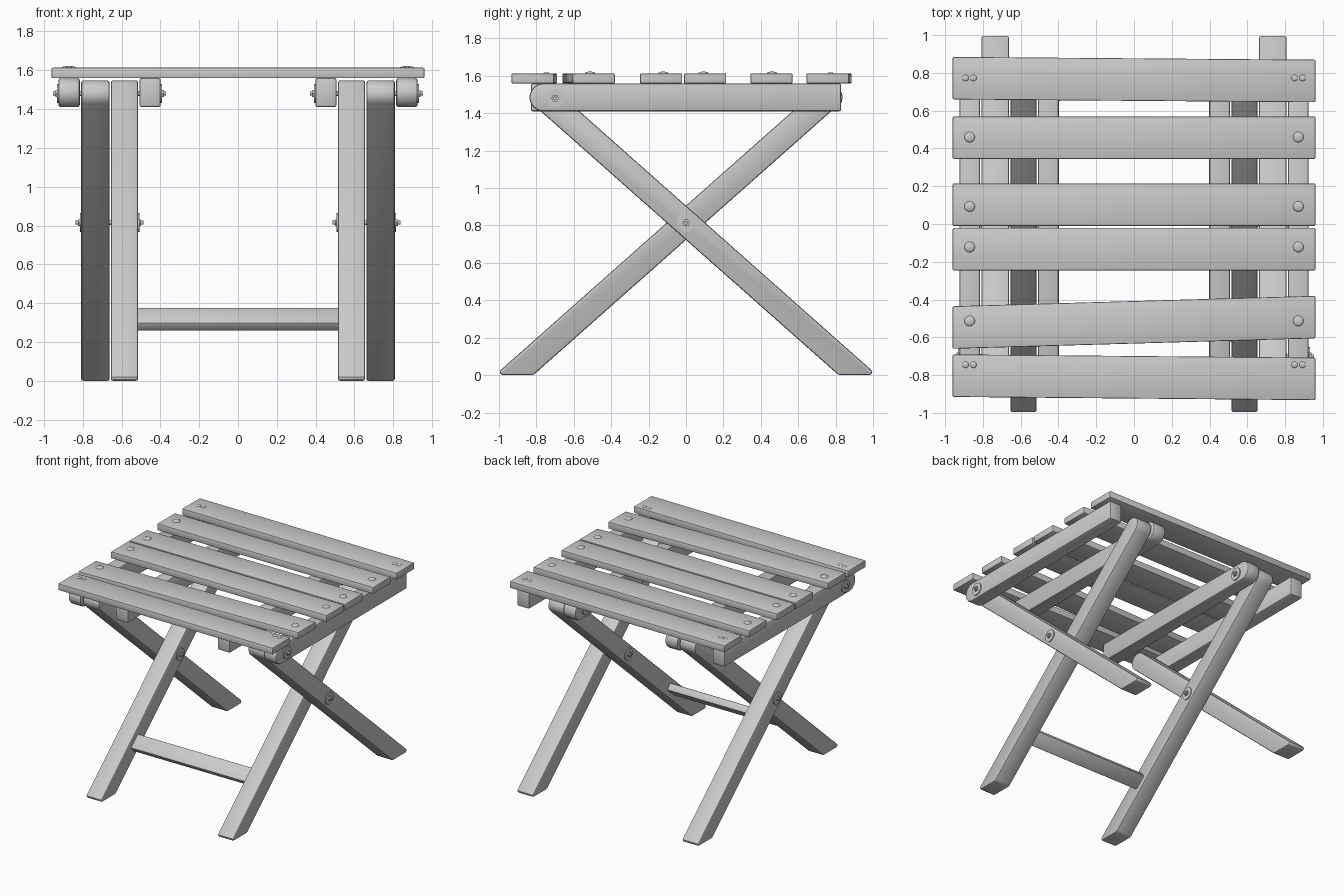
import bpy, bmesh, math
from mathutils import Vector, Matrix

if "Cube" in bpy.data.objects:
    bpy.data.objects.remove(bpy.data.objects["Cube"])

grey = bpy.data.materials.new("light grey wood")
grey.diffuse_color = (0.6, 0.6, 0.6, 1)
grey.use_nodes = True
grey.node_tree.nodes["Principled BSDF"].inputs["Base Color"].default_value = grey.diffuse_color


def finish(name, bm, angle=35):
    bmesh.ops.recalc_face_normals(bm, faces=bm.faces)
    me = bpy.data.meshes.new(name)
    bm.to_mesh(me)
    bm.free()
    ob = bpy.data.objects.new(name, me)
    bpy.context.collection.objects.link(ob)
    me.materials.append(grey)
    bpy.ops.object.select_all(action='DESELECT')
    ob.select_set(True)
    bpy.context.view_layer.objects.active = ob
    bpy.ops.object.shade_smooth_by_angle(angle=math.radians(angle))
    return ob


def solid(name, pts, move, bevel):
    """Extrude a flat outline along a vector and round its edges."""
    bm = bmesh.new()
    face = bm.faces.new([bm.verts.new(p) for p in pts])
    ext = bmesh.ops.extrude_face_region(bm, geom=[face])
    verts = [g for g in ext['geom'] if isinstance(g, bmesh.types.BMVert)]
    bmesh.ops.translate(bm, vec=Vector(move), verts=verts)
    bmesh.ops.recalc_face_normals(bm, faces=bm.faces)
    sharp = [e for e in bm.edges if e.calc_face_angle(0) > math.radians(30)]
    bmesh.ops.bevel(bm, geom=sharp, offset=bevel, segments=2, profile=0.5,
                    affect='EDGES', clamp_overlap=True)
    return finish(name, bm)


def disc(name, x, y, z, r, half, segs=20):
    """Cylinder lying along x."""
    bm = bmesh.new()
    m = Matrix.Translation((x, y, z)) @ Matrix.Rotation(math.pi / 2, 4, 'Y')
    bmesh.ops.create_cone(bm, cap_ends=True, segments=segs, radius1=r,
                          radius2=r, depth=2 * half, matrix=m)
    return finish(name, bm)


def bolt(name, x, y, z, d):
    """Washer, nut and pin end on a face at x, pointing along d."""
    disc(name + "_washer", x + d * 0.003, y, z, 0.049, 0.004)
    disc(name + "_nut", x + d * 0.009, y, z, 0.02, 0.007, 6)
    disc(name + "_pin", x + d * 0.01, y, z, 0.010, 0.018, 12)


def arc(cy, cz, r, a0, a1, n=12):
    return [(cy + r * math.cos(math.radians(a0 + (a1 - a0) * i / n)),
             cz + r * math.sin(math.radians(a0 + (a1 - a0) * i / n)))
            for i in range(n + 1)]


# side outlines (y, z), written for the parts that lean or round towards +y
LEAN = math.atan(0.885)
deg = math.degrees(LEAN)
R = 0.069
top_y, top_z = 0.75, 1.479
foot = R / math.sin(LEAN)
leg = [(-0.92 - foot + 0.025, 0.02), (-0.92 - foot + 0.035, 0), (-0.92 + foot, 0)]
leg += arc(top_y, top_z, R, deg - 90, deg + 90)
rail = [(-0.83, 1.56), (-0.83, 1.41)] + arc(0.762, 1.485, 0.075, -90, 90)

# legs and rails: outer parts lean to the front, inner parts to the back
for side, s in (("left", -1), ("right", 1)):
    for kind, x0, x1, prof, f, bev in (
            ("inner_leg", 0.515, 0.655, leg, 1, 0.012),
            ("outer_leg", 0.662, 0.808, leg, -1, 0.012),
            ("inner_rail", 0.398, 0.508, rail, 1, 0.012),
            ("outer_rail", 0.815, 0.925, rail, -1, 0.012)):
        solid(f"{side}_{kind}", [(s * x0, f * y, z) for y, z in prof],
              (s * (x1 - x0), 0, 0), bev)
    bolt(f"{side}_cross_bolt_outer", s * 0.808, 0, 0.815, s)
    bolt(f"{side}_cross_bolt_inner", s * 0.515, 0, 0.815, -s)
    bolt(f"{side}_rail_bolt_outer", s * 0.925, -0.70, 1.48, s)
    bolt(f"{side}_rail_bolt_inner", s * 0.398, 0.70, 1.48, -s)
    # hinge pins between legs and rails
    disc(f"{side}_cross_pin", s * 0.66, 0, 0.815, 0.012, 0.14, 12)
    disc(f"{side}_front_pin", s * 0.8, -0.70, 1.48, 0.012, 0.12, 12)
    disc(f"{side}_back_pin", s * 0.52, 0.70, 1.48, 0.012, 0.12, 12)

# stretcher board between the inner legs
u = Vector((0, math.cos(LEAN), math.sin(LEAN))) * 0.06
v = Vector((0, -math.sin(LEAN), math.cos(LEAN))) * 0.029
c = Vector((-0.52, -0.92 + 0.317 / 0.885, 0.317))
solid("stretcher", [c + u + v, c - u + v, c - u - v, c + u - v],
      (1.04, 0, 0), 0.008)

# seat slats: centre y at the left and right ends, two are a little crooked
W, L, Z0, T = 0.1125, 0.96, 1.559, 0.054
slats = ((0.772, 0.757), (0.457, 0.457), (0.102, 0.102),
         (-0.133, -0.133), (-0.548, -0.493), (-0.803, -0.82))
for i, (a, b) in enumerate(slats):
    solid(f"seat_slat_{i + 1}", [(-L, a - W, Z0), (L, b - W, Z0),
                                 (L, b + W, Z0), (-L, a + W, Z0)],
          (0, 0, T), 0.006)

# domed screw heads, single on the middle slats and paired on the end slats
heads = [(0.87, y, 0.028) for y in (0.46, 0.093, -0.122, -0.513)]
heads += [(x, y, 0.017) for x in (0.85, 0.892) for y in (0.773, -0.745)]
for i, (x, y, r) in enumerate(heads):
    for s in (-1, 1):
        bm = bmesh.new()
        m = Matrix.Translation((s * x, y, Z0 + T)) @ Matrix.Diagonal((1, 1, 0.35, 1))
        bmesh.ops.create_uvsphere(bm, u_segments=16, v_segments=8, radius=r, matrix=m)
        finish(f"screw_head_{i + 1}_{'left' if s < 0 else 'right'}", bm)
